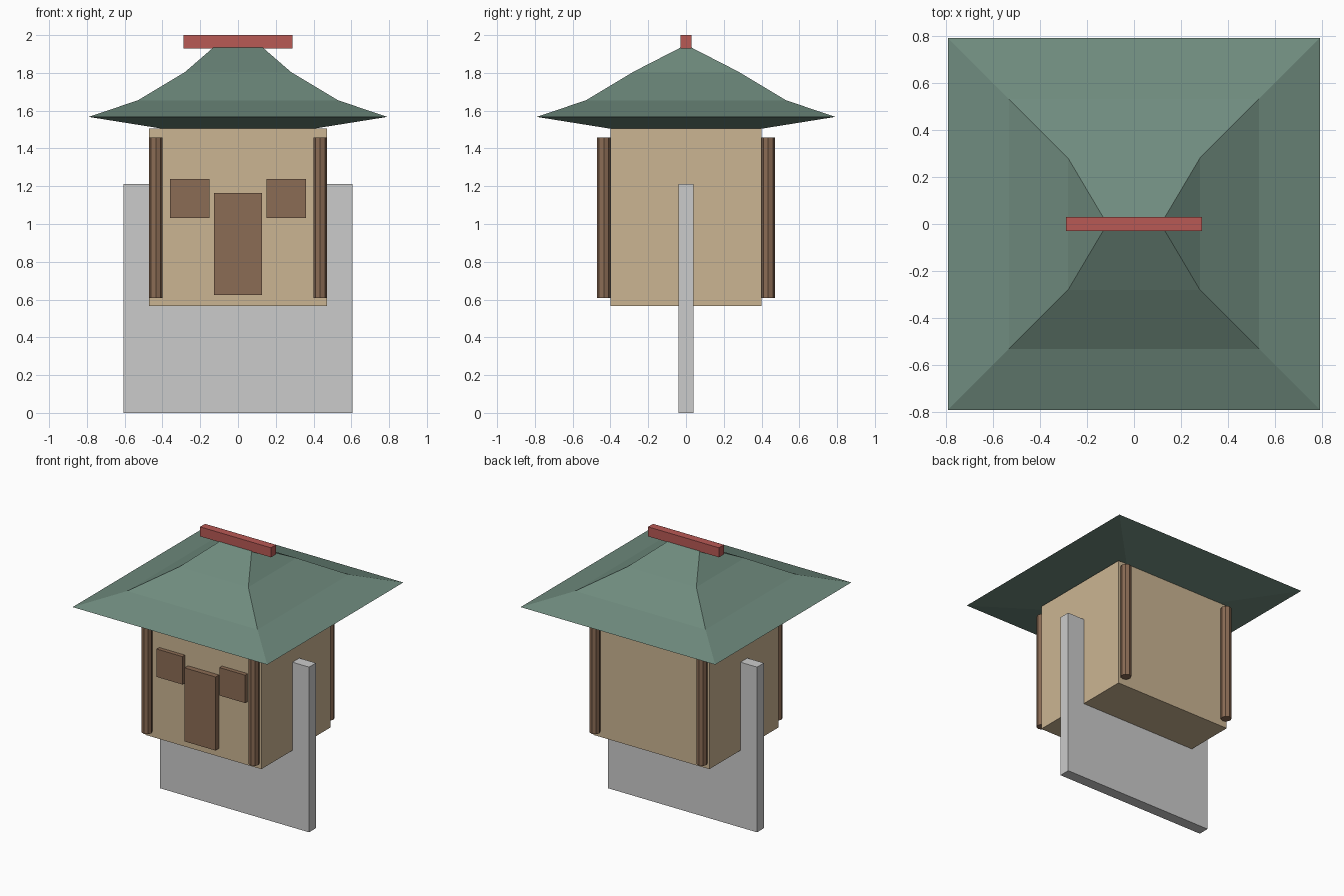
import bpy, bmesh

if "Cube" in bpy.data.objects:
    bpy.data.objects.remove(bpy.data.objects["Cube"])

def material(name, rgb):
    m = bpy.data.materials.new(name)
    m.diffuse_color = (*rgb, 1)
    m.use_nodes = True
    m.node_tree.nodes["Principled BSDF"].inputs["Base Color"].default_value = m.diffuse_color
    return m

PLASTER = material("plaster", (0.60, 0.46, 0.29))
WOOD = material("wood", (0.26, 0.15, 0.09))
TILE = material("roof_green", (0.16, 0.26, 0.21))
RED = material("ridge_red", (0.48, 0.10, 0.09))

def box(name, x, y, z, mat=None):
    """Box from (min, max) ranges."""
    bpy.ops.mesh.primitive_cube_add(size=1, location=[sum(r) / 2 for r in (x, y, z)])
    o = bpy.context.object
    o.name = name
    o.scale = [r[1] - r[0] for r in (x, y, z)]
    bpy.ops.object.transform_apply(location=False, rotation=False)
    if mat:
        o.data.materials.append(mat)
    return o

# Supporting slab and house body
box("support_slab", (-0.605, 0.605), (-0.04, 0.04), (0, 1.213))
box("house_body", (-0.47, 0.47), (-0.40, 0.40), (0.565, 1.505), PLASTER)

# Door and front windows
box("door", (-0.126, 0.126), (-0.44, -0.39), (0.625, 1.165), WOOD)
for side, cx in (("left", -0.255), ("right", 0.255)):
    box(f"window_{side}", (cx - 0.104, cx + 0.104), (-0.43, -0.39), (1.032, 1.237), WOOD)

# Corner posts
for sx, lr in ((-1, "left"), (1, "right")):
    for sy, fb in ((-1, "front"), (1, "back")):
        bpy.ops.mesh.primitive_cylinder_add(vertices=8, radius=0.036, depth=0.848,
                                            location=(sx * 0.435, sy * 0.435, 1.033))
        post = bpy.context.object
        post.name = f"post_{fb}_{lr}"
        post.data.materials.append(WOOD)

# Flared hip roof: rectangular rings (half x, half y, z) joined bottom to top
rings = [(0.39, 0.39, 1.503), (0.79, 0.79, 1.567), (0.53, 0.53, 1.655),
         (0.28, 0.28, 1.805), (0.13, 0.027, 1.935)]
bm = bmesh.new()
loops = [[bm.verts.new((sx * hx, sy * hy, z))
          for sx, sy in ((-1, -1), (1, -1), (1, 1), (-1, 1))] for hx, hy, z in rings]
for a, b in zip(loops, loops[1:]):
    for i in range(4):
        j = (i + 1) % 4
        bm.faces.new((a[i], a[j], b[j], b[i]))
bm.faces.new(loops[0][::-1])
bm.faces.new(loops[-1])
bmesh.ops.recalc_face_normals(bm, faces=bm.faces)
mesh = bpy.data.meshes.new("roof")
bm.to_mesh(mesh)
bm.free()
mesh.materials.append(TILE)
bpy.context.collection.objects.link(bpy.data.objects.new("roof", mesh))

# Ridge beam
box("ridge_beam", (-0.288, 0.288), (-0.029, 0.029), (1.93, 2.0), RED)
